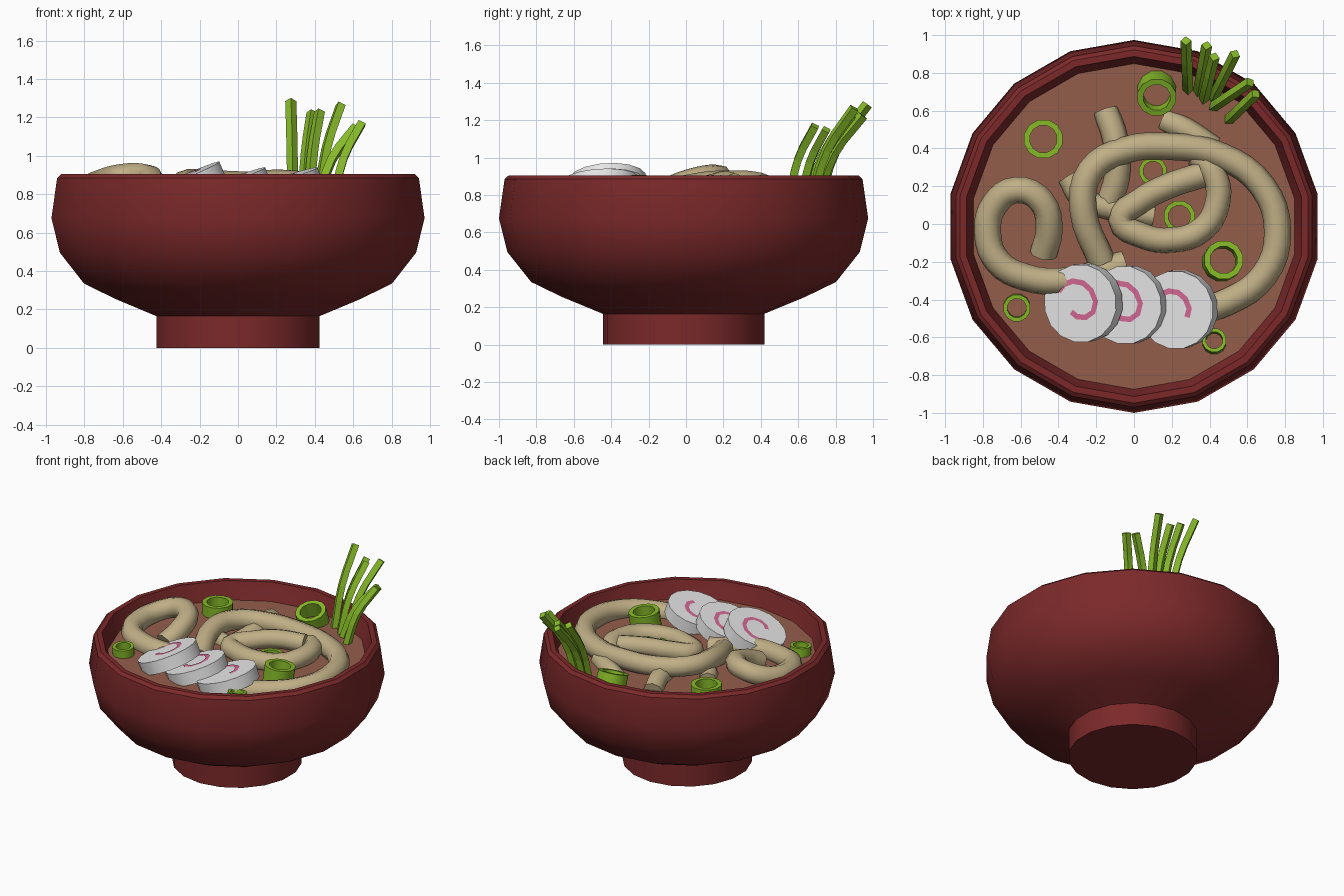
import bpy
import bmesh
from math import cos, sin, pi, radians
from mathutils import Vector, Euler

if "Cube" in bpy.data.objects:
    bpy.data.objects.remove(bpy.data.objects["Cube"], do_unlink=True)


def material(name, color):
    m = bpy.data.materials.new(name)
    m.use_nodes = True
    m.diffuse_color = (*color, 1)
    bsdf = next(n for n in m.node_tree.nodes if n.type == "BSDF_PRINCIPLED")
    bsdf.inputs["Base Color"].default_value = (*color, 1)
    return m


LACQUER = material("dark red lacquer", (0.2, 0.022, 0.023))
BROTH = material("brown broth", (0.29, 0.11, 0.07))
DOUGH = material("noodle beige", (0.53, 0.43, 0.24))
WHITE = material("fish cake white", (0.8, 0.8, 0.8))
PINK = material("swirl pink", (0.66, 0.14, 0.3))
GREEN = material("onion green", (0.24, 0.49, 0.022))


def add_object(name, mesh, mat, smooth=True, location=(0, 0, 0), tilt=(0, 0)):
    mesh.materials.clear()
    mesh.materials.append(mat)
    if smooth:
        mesh.shade_smooth()
        mesh.set_sharp_from_angle(angle=radians(32))
    else:
        mesh.shade_flat()
    ob = bpy.data.objects.new(name, mesh)
    ob.location = location
    ob.rotation_euler = Euler((radians(tilt[0]), radians(tilt[1]), 0))
    bpy.context.collection.objects.link(ob)
    return ob


def lathe(name, profile, sides, mat, closed=False, **kw):
    """Turn a (radius, height) profile round z; open ends are capped."""
    bm = bmesh.new()
    rings = []
    for r, z in profile:
        ring = []
        for i in range(sides):
            a = 2 * pi * (i + 0.5) / sides
            ring.append(bm.verts.new((r * cos(a), r * sin(a), z)))
        rings.append(ring)
    pairs = list(zip(rings, rings[1:]))
    if closed:
        pairs.append((rings[-1], rings[0]))
    for low, high in pairs:
        for i in range(sides):
            j = (i + 1) % sides
            bm.faces.new((low[i], low[j], high[j], high[i]))
    if not closed:
        bm.faces.new(rings[0][::-1])
        bm.faces.new(rings[-1])
    bmesh.ops.recalc_face_normals(bm, faces=bm.faces)
    mesh = bpy.data.meshes.new(name)
    bm.to_mesh(mesh)
    bm.free()
    return add_object(name, mesh, mat, **kw)


def tube(name, points, radius, mat, bevel=2, steps=4, smooth=True):
    """Sweep a round section along a smooth path and keep it as a mesh."""
    cu = bpy.data.curves.new(name, "CURVE")
    cu.dimensions = "3D"
    cu.bevel_depth = radius
    cu.bevel_resolution = bevel
    cu.resolution_u = steps
    cu.use_fill_caps = True
    sp = cu.splines.new("BEZIER")
    sp.bezier_points.add(len(points) - 1)
    for bp, p in zip(sp.bezier_points, points):
        bp.co = p
        bp.handle_left_type = bp.handle_right_type = "AUTO"
    tmp = bpy.data.objects.new(name + "_path", cu)
    bpy.context.collection.objects.link(tmp)
    bpy.context.view_layer.update()
    deps = bpy.context.evaluated_depsgraph_get()
    mesh = bpy.data.meshes.new_from_object(tmp.evaluated_get(deps))
    bpy.data.objects.remove(tmp, do_unlink=True)
    mesh.name = name
    ob = add_object(name, mesh, mat, smooth)
    if smooth:
        mesh.set_sharp_from_angle(angle=radians(60))
    return ob


# Bowl with foot, rim and inner wall
CENTRE = (0, -0.013, 0)
lathe("bowl", [(0.432, 0), (0.432, 0.165), (0.65, 0.255), (0.815, 0.335),
               (0.942, 0.495), (0.987, 0.675), (0.957, 0.885), (0.935, 0.905),
               (0.9, 0.905), (0.862, 0.78), (0.83, 0.7)],
      18, LACQUER, location=CENTRE)

# Broth surface
lathe("broth", [(0.845, 0.74), (0.862, 0.78)], 18, BROTH, location=CENTRE)

# Noodles
tube("big_loop_noodle", [
    (-0.17, -0.2, 0.78), (-0.27, 0.08, 0.85), (-0.23, 0.28, 0.86),
    (-0.05, 0.39, 0.85), (0.2, 0.41, 0.84), (0.46, 0.36, 0.83),
    (0.68, 0.2, 0.83), (0.76, -0.04, 0.83), (0.69, -0.27, 0.82),
    (0.5, -0.41, 0.8), (0.3, -0.47, 0.78)], 0.072, DOUGH)
tube("side_loop_noodle", [
    (-0.48, -0.16, 0.79), (-0.45, -0.03, 0.85), (-0.49, 0.12, 0.89),
    (-0.62, 0.18, 0.885), (-0.74, 0.1, 0.85), (-0.775, -0.05, 0.83),
    (-0.72, -0.2, 0.82), (-0.58, -0.28, 0.81), (-0.35, -0.3, 0.8),
    (-0.05, -0.21, 0.76)], 0.072, DOUGH)
tube("inner_loop_noodle", [
    (0.36, 0.26, 0.85), (0.18, 0.2, 0.86), (0.03, 0.12, 0.84),
    (-0.07, 0.02, 0.82), (0.04, -0.06, 0.82), (0.2, -0.085, 0.82),
    (0.36, -0.03, 0.82), (0.44, 0.1, 0.83), (0.43, 0.25, 0.83),
    (0.34, 0.36, 0.81)], 0.068, DOUGH)
tube("straight_noodle", [
    (-0.15, 0.6, 0.77), (-0.1, 0.45, 0.8), (-0.09, 0.25, 0.79),
    (-0.14, 0.1, 0.76)], 0.068, DOUGH)
tube("sunken_noodle", [
    (-0.35, 0.25, 0.77), (-0.28, 0.14, 0.78), (-0.12, 0.08, 0.78),
    (0.1, 0.04, 0.75)], 0.06, DOUGH)
tube("back_noodle", [
    (0.16, 0.55, 0.75), (0.27, 0.5, 0.78), (0.42, 0.4, 0.78)], 0.065, DOUGH)


# Fish cakes, each with a thin swirl plate
def swirl(name, path, width, **kw):
    bm = bmesh.new()
    pts = [Vector((x, y, 0.003)) for x, y in path]
    rows = []
    for i, p in enumerate(pts):
        d = (pts[min(i + 1, len(pts) - 1)] - pts[max(i - 1, 0)]).normalized()
        side = Vector((-d.y, d.x, 0)) * width / 2
        rows.append((bm.verts.new(p - side), bm.verts.new(p + side)))
    for a, b in zip(rows, rows[1:]):
        bm.faces.new((a[0], b[0], b[1], a[1]))
    mesh = bpy.data.meshes.new(name)
    bm.to_mesh(mesh)
    bm.free()
    add_object(name, mesh, PINK, smooth=False, **kw)


HOOK = [(-0.12, 0.065), (-0.09, 0.1), (-0.04, 0.118), (0.02, 0.108),
        (0.065, 0.07), (0.09, 0.01), (0.075, -0.045), (0.03, -0.075),
        (-0.02, -0.07), (-0.05, -0.045)]
cakes = [("left", (-0.285, -0.42, 0.89), (3, -23), HOOK),
         ("middle", (-0.05, -0.43, 0.87), (3, -20), HOOK),
         ("right", (0.22, -0.455, 0.88), (3, -17), HOOK[1:7])]
for side, place, tilt, path in cakes:
    lathe(side + "_fish_cake", [(0.208, -0.09), (0.208, 0)], 16, WHITE,
          location=place, tilt=tilt)
    scale = 0.85 if side == "right" else 1
    swirl(side + "_fish_cake_swirl", [(x * scale, y * scale) for x, y in path],
          0.03, location=place, tilt=tilt)

# Spring onion rings: place of the top, radius, tilt
rings = [((-0.48, 0.45, 0.86), 0.105, (0, 0)),
         ((0.12, 0.67, 0.87), 0.105, (20, 0)),
         ((0.1, 0.28, 0.82), 0.075, (0, 0)),
         ((0.24, 0.04, 0.83), 0.085, (0, 0)),
         ((0.475, -0.19, 0.895), 0.105, (-5, 5)),
         ((-0.62, -0.445, 0.84), 0.073, (4, 0)),
         ((0.425, -0.615, 0.85), 0.065, (-8, 0))]
for n, (place, r, tilt) in enumerate(rings, 1):
    inner = r * 0.7
    lathe(f"onion_ring_{n}", [(r, -0.13), (r, 0), (inner, 0), (inner, -0.13)],
          12, GREEN, closed=True, location=place, tilt=tilt)

# Onion stalks standing at the back: foot and tip
stalks = [((0.285, 0.71, 0.77), (0.275, 0.97, 1.285)),
          ((0.34, 0.7, 0.77), (0.385, 0.945, 1.225)),
          ((0.37, 0.66, 0.77), (0.425, 0.885, 1.23)),
          ((0.42, 0.67, 0.77), (0.535, 0.9, 1.265)),
          ((0.42, 0.62, 0.77), (0.615, 0.75, 1.15)),
          ((0.5, 0.55, 0.77), (0.645, 0.69, 1.17))]
for n, (foot, tip) in enumerate(stalks, 1):
    a, b = Vector(foot), Vector(tip)
    bend = (a + b) / 2 + Vector(((a.x - b.x) * 0.15, (a.y - b.y) * 0.15, 0.02))
    tube(f"onion_stalk_{n}", [a, bend, b], 0.029, GREEN, bevel=0, steps=3,
         smooth=False)
